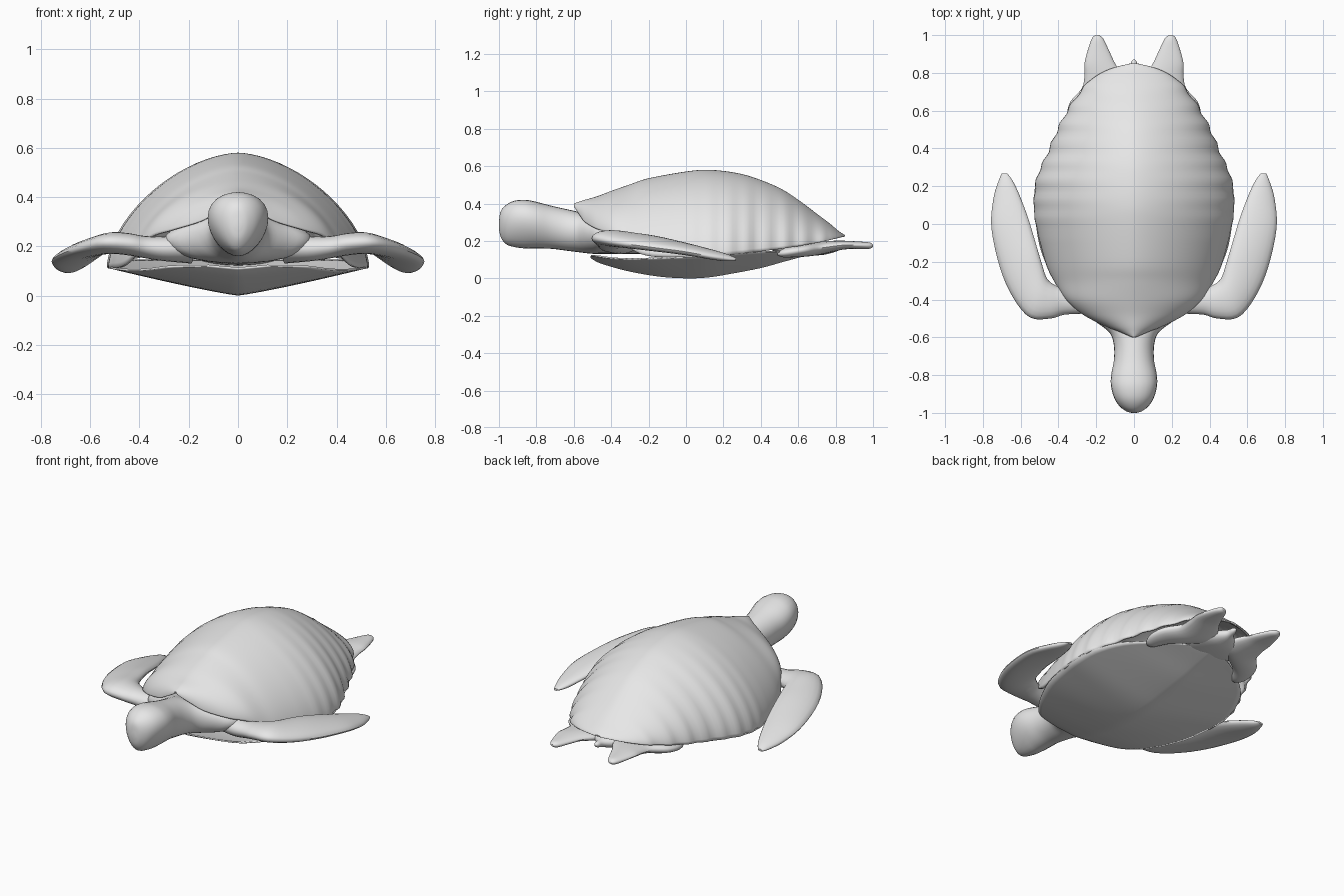
import bpy, bmesh, math
from mathutils import Vector

if "Cube" in bpy.data.objects:
    bpy.data.objects.remove(bpy.data.objects["Cube"])

skin = bpy.data.materials.new("plain grey")
skin.diffuse_color = (0.8, 0.8, 0.8, 1)
skin.use_nodes = True
skin.node_tree.nodes["Principled BSDF"].inputs["Base Color"].default_value = skin.diffuse_color


def smooth_rows(rows, steps=4):
    """Catmull-Rom interpolation between station rows."""
    out = []
    for i in range(len(rows) - 1):
        a, b = rows[max(i - 1, 0)], rows[i]
        c, d = rows[i + 1], rows[min(i + 2, len(rows) - 1)]
        for s in range(steps):
            t = s / steps
            out.append([0.5 * (2 * q + (r - p) * t + (2 * p - 5 * q + 4 * r - u) * t * t
                               + (3 * q - p - 3 * r + u) * t ** 3)
                        for p, q, r, u in zip(a, b, c, d)])
    out.append(list(rows[-1]))
    return out


def loft(name, sections, closed=True, mirror=False, thickness=0):
    """Skin a list of point rows into one smooth object."""
    bm = bmesh.new()
    grid = [[bm.verts.new(p) for p in sec] for sec in sections]
    n = len(grid[0])
    for a, b in zip(grid, grid[1:]):
        for j in range(n if closed else n - 1):
            k = (j + 1) % n
            bm.faces.new((a[j], b[j], b[k], a[k]))
    if closed:
        bm.faces.new(grid[0])
        bm.faces.new(grid[-1][::-1])
        bmesh.ops.recalc_face_normals(bm, faces=bm.faces)
    me = bpy.data.meshes.new(name)
    bm.to_mesh(me)
    bm.free()
    ob = bpy.data.objects.new(name, me)
    bpy.context.collection.objects.link(ob)
    me.materials.append(skin)
    if mirror:
        ob.modifiers.new("mirror", 'MIRROR').use_clip = False
    if thickness:
        m = ob.modifiers.new("thickness", 'SOLIDIFY')
        m.thickness, m.offset = thickness, -1
    bpy.ops.object.select_all(action='DESELECT')
    ob.select_set(True)
    bpy.context.view_layer.objects.active = ob
    bpy.ops.object.shade_smooth_by_angle(angle=math.radians(50))
    return ob


def ring(n):
    return [2 * math.pi * k / n for k in range(n)]


# Upper shell: y, half width, rim height, crown height
shell_rows = [
    (-.60, .01, .385, .40), (-.57, .08, .34, .41), (-.54, .155, .30, .42),
    (-.48, .27, .265, .437), (-.40, .36, .235, .467), (-.30, .425, .16, .502),
    (-.20, .47, .12, .535), (0, .52, .11, .571), (.12, .53, .114, .58),
    (.25, .513, .128, .567), (.36, .465, .14, .54), (.50, .405, .157, .483),
    (.60, .353, .172, .42), (.70, .285, .19, .345), (.77, .22, .205, .292),
    (.82, .13, .217, .25), (.85, .02, .224, .232)]
sections = []
for y, w, rim, top in smooth_rows(shell_rows, 6):
    if -.15 < y < .75:                      # gently scalloped edge
        w += .006 * math.sin(y * 62) * min(1, (y + .15) * 2)
    sec = []
    for k in range(41):
        a = math.pi * k / 40
        c, s = math.cos(a), max(0, math.sin(a))
        sec.append((math.copysign(w * abs(c) ** 1.2, c), y, rim + (top - rim) * s ** 1.2))
    sections.append(sec)
loft("upper_shell", sections, closed=False, thickness=.012)

# Belly plate: y, half width, keel height, rim height
belly_rows = [
    (-.51, .12, .108, .118), (-.47, .27, .085, .115), (-.40, .35, .062, .105),
    (-.30, .42, .036, .10), (-.15, .49, .010, .104), (0, .52, 0, .11),
    (.12, .53, .005, .114), (.25, .51, .026, .128), (.40, .43, .055, .138),
    (.52, .30, .088, .138), (.62, .15, .115, .135), (.66, .02, .126, .132)]
sections = []
for y, w, keel, rim in smooth_rows(belly_rows):
    us = [k / 14 - 1 for k in range(29)]
    sections.append([(w * u, y, keel + (rim - keel) * abs(u) ** 1.15) for u in us])
loft("belly_plate", sections, closed=False, thickness=.008)

# Head, neck and shoulders: y, half width, bottom, top, narrowing of the lower half
body_rows = [
    (-1.0, .012, .27, .30, 0), (-.992, .04, .225, .355, .1), (-.965, .075, .185, .39, .2),
    (-.92, .102, .168, .414, .25), (-.86, .118, .16, .42, .25), (-.80, .119, .16, .409, .2),
    (-.72, .106, .158, .388, .1), (-.64, .107, .148, .37, 0), (-.575, .13, .14, .355, 0),
    (-.52, .20, .133, .335, 0), (-.47, .275, .13, .32, 0), (-.40, .30, .13, .32, 0),
    (-.25, .28, .13, .33, 0), (0, .24, .135, .33, 0), (.1, .05, .18, .26, 0)]
sections = []
for y, w, low, top, taper in smooth_rows(body_rows):
    mid, h = (low + top) / 2, (top - low) / 2
    sections.append([(w * math.cos(a) * (1 + taper * math.sin(a)), y, mid + h * math.sin(a))
                     for a in ring(28)])
loft("head_neck_and_shoulders", sections)


def paddle(name, rows):
    """Flat limb from leading point, trailing point and thickness."""
    secs = []
    for lx, ly, lz, tx, ty, tz, th in smooth_rows(rows):
        lead, trail = Vector((lx, ly, lz)), Vector((tx, ty, tz))
        mid, half = (lead + trail) / 2, (lead - trail) / 2
        secs.append([mid + half * math.cos(a) + Vector((0, 0, th / 2 * math.sin(a)))
                     for a in ring(20)])
    return loft(name, secs, mirror=True)


# Front flippers
paddle("front_flippers", [
    (.18, -.46, .195, .20, -.25, .195, .13), (.28, -.475, .19, .32, -.34, .19, .10),
    (.37, -.48, .197, .39, -.335, .197, .09), (.44, -.50, .21, .44, -.31, .205, .09),
    (.55, -.495, .215, .465, -.28, .212, .088), (.64, -.39, .195, .485, -.22, .212, .08),
    (.71, -.23, .172, .515, -.12, .20, .072), (.755, -.02, .145, .56, .03, .165, .06),
    (.745, .13, .118, .605, .15, .135, .05), (.72, .22, .105, .64, .225, .115, .036),
    (.70, .268, .10, .67, .268, .104, .012)])

# Rear flippers: y, inner x, outer x, height, thickness
rear = [(.49, .29, .32, .13, .015), (.52, .265, .345, .135, .045), (.58, .22, .355, .143, .06),
        (.65, .12, .335, .152, .07), (.72, .03, .275, .162, .07), (.79, .06, .262, .172, .058),
        (.85, .10, .262, .178, .046), (.92, .133, .245, .177, .04),
        (.98, .162, .224, .175, .034), (1.0, .185, .206, .175, .012)]
paddle("rear_flippers", [(o, y, z, i, y, z, t) for y, i, o, z, t in rear])

# Hips and stubby tail: y, half width, height, half thickness
tail_rows = [(.46, .03, .16, .01), (.52, .10, .16, .03), (.62, .17, .158, .036),
             (.72, .14, .162, .038), (.78, .07, .168, .032), (.82, .026, .172, .022),
             (.855, .016, .176, .015), (.872, .004, .178, .004)]
loft("hips_and_tail", [[(w * math.cos(a), y, z + h * math.sin(a)) for a in ring(20)]
                       for y, w, z, h in smooth_rows(tail_rows)])
